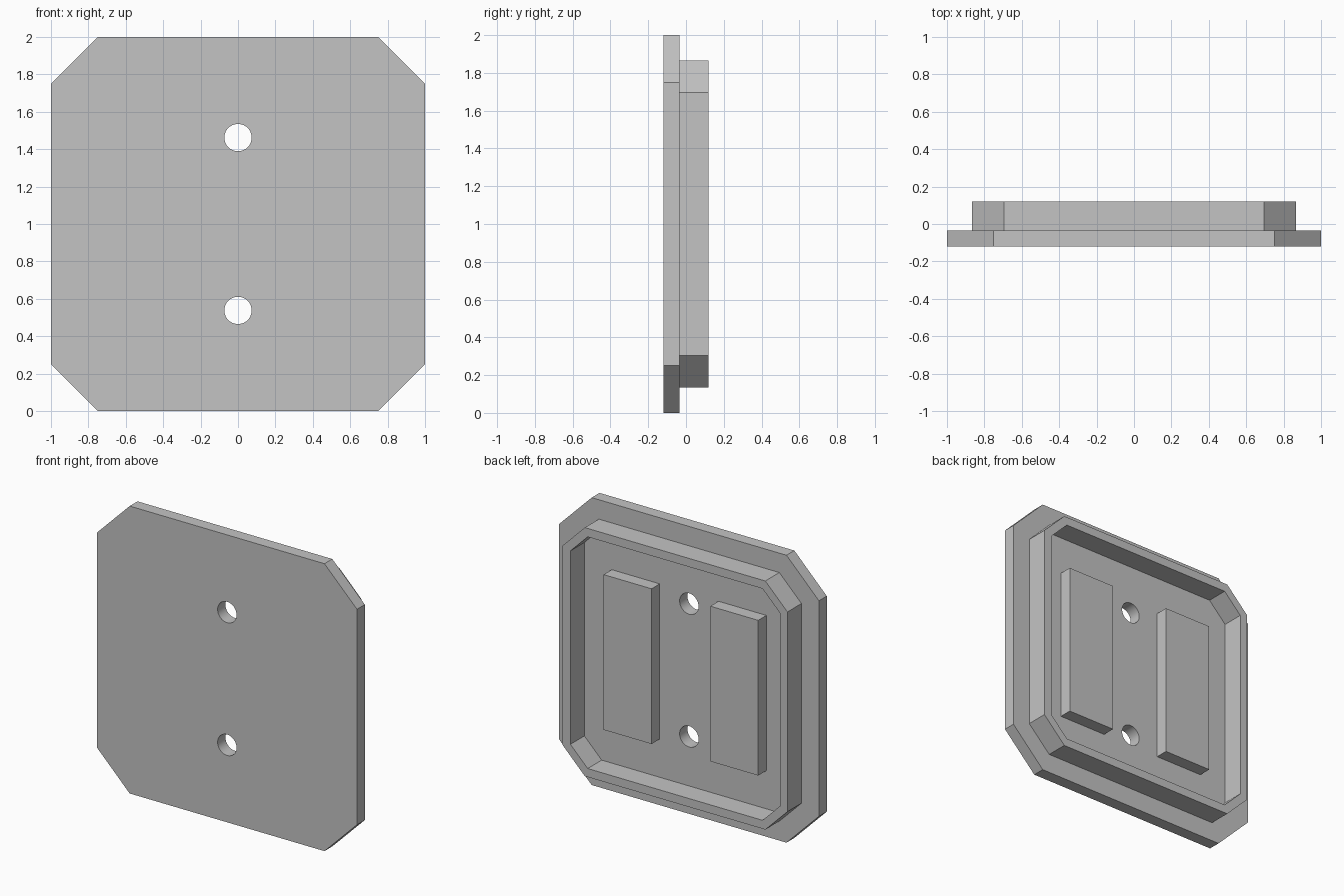
import bpy
import bmesh
import math
from mathutils import Matrix

cube = bpy.data.objects.get("Cube")
if cube:
    bpy.data.objects.remove(cube, do_unlink=True)

GREY = (0.55, 0.55, 0.55, 1)
grey = bpy.data.materials.new("plain grey")
grey.use_nodes = True
grey.diffuse_color = GREY
grey.node_tree.nodes["Principled BSDF"].inputs["Base Color"].default_value = GREY

MID_Z = 1.0
FRONT, STEP, PAD_TOP, BACK = -0.12, -0.034, 0.056, 0.12


def octagon(half, flat):
    """Square outline with cut corners; flat is half the straight edge."""
    quarter = [(half, -flat), (half, flat)]
    points = []
    for _ in range(4):
        points += quarter
        quarter = [(-y, x) for x, y in quarter]
    return points


def circle(cx, cy, radius, sides=40):
    steps = [2 * math.pi * i / sides for i in range(sides)]
    return [(cx + radius * math.cos(a), cy + radius * math.sin(a)) for a in steps]


def rectangle(x0, x1, half_height):
    return [(x0, -half_height), (x1, -half_height), (x1, half_height), (x0, half_height)]


def slab(name, outlines, y0, y1):
    """Extrude filled outlines from y0 to y1; inner outlines become holes."""
    curve = bpy.data.curves.new(name + " outline", "CURVE")
    curve.dimensions = "2D"
    curve.fill_mode = "BOTH"
    curve.extrude = (y1 - y0) / 2
    for outline in outlines:
        spline = curve.splines.new("POLY")
        spline.points.add(len(outline) - 1)
        for point, (x, y) in zip(spline.points, outline):
            point.co = (x, y, 0, 1)
        spline.use_cyclic_u = True
    source = bpy.data.objects.new(name + " source", curve)
    bpy.context.collection.objects.link(source)
    bpy.context.view_layer.update()
    graph = bpy.context.evaluated_depsgraph_get()
    mesh = bpy.data.meshes.new_from_object(source.evaluated_get(graph))
    bpy.data.objects.remove(source, do_unlink=True)
    bpy.data.curves.remove(curve)

    # Stand the slab upright and weld caps to walls
    bm = bmesh.new()
    bm.from_mesh(mesh)
    bmesh.ops.remove_doubles(bm, verts=bm.verts, dist=0.0005)
    upright = Matrix.Translation((0, (y0 + y1) / 2, MID_Z)) @ Matrix.Rotation(math.pi / 2, 4, "X")
    bm.transform(upright)
    bmesh.ops.recalc_face_normals(bm, faces=bm.faces)
    bm.to_mesh(mesh)
    bm.free()

    mesh.name = name
    mesh.materials.clear()
    mesh.materials.append(grey)
    obj = bpy.data.objects.new(name, mesh)
    bpy.context.collection.objects.link(obj)
    bpy.ops.object.select_all(action="DESELECT")
    obj.select_set(True)
    bpy.context.view_layer.objects.active = obj
    bpy.ops.object.shade_smooth_by_angle(angle=math.radians(30))
    return obj


# Front plate with two screw holes
holes = [circle(0, side * 0.462, 0.073) for side in (1, -1)]
slab("front_plate", [octagon(1, 0.75)] + holes, FRONT, STEP)

# Raised rim around the back
slab("back_rim", [octagon(0.865, 0.695), octagon(0.806, 0.673)], STEP, BACK)

# Pair of raised pads inside the rim
slab("left_pad", [rectangle(0.226, 0.595, 0.54)], STEP, PAD_TOP)
slab("right_pad", [rectangle(-0.595, -0.226, 0.54)], STEP, PAD_TOP)
